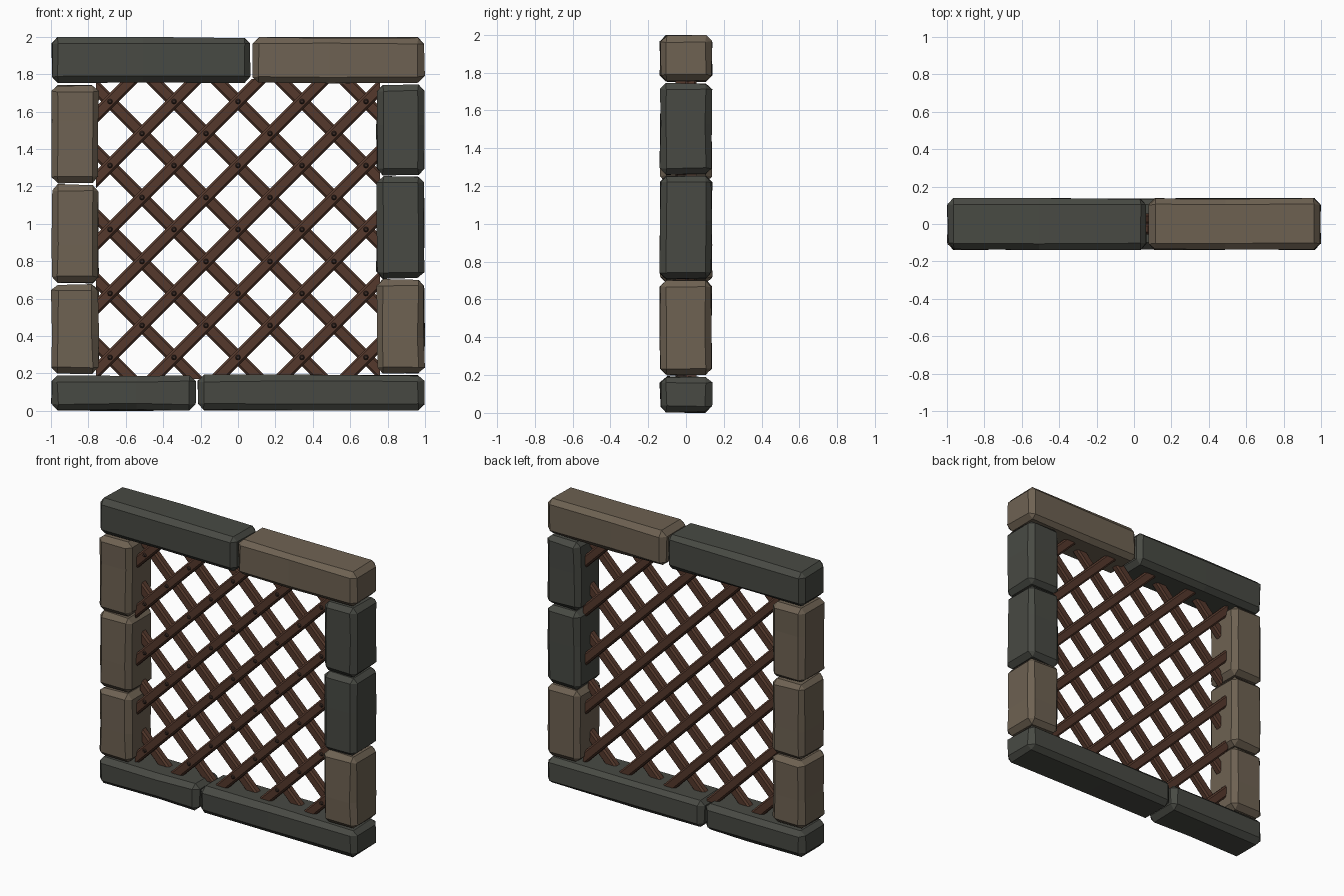
import bpy, bmesh, random
from math import pi
from mathutils import Matrix, Vector

random.seed(4)
cube = bpy.data.objects.get("Cube")
if cube:
    bpy.data.objects.remove(cube, do_unlink=True)


def material(name, rgb):
    m = bpy.data.materials.new(name)
    m.use_nodes = True
    m.diffuse_color = (*rgb, 1)
    m.node_tree.nodes["Principled BSDF"].inputs["Base Color"].default_value = (*rgb, 1)
    return m


SLATE = material("dark slate stone", (0.065, 0.068, 0.057))
SAND = material("brown stone", (0.156, 0.122, 0.085))
WOOD = material("brown wood", (0.090, 0.040, 0.025))
IRON = material("dark rivet", (0.045, 0.025, 0.019))


def finish(bm, name, mat):
    bmesh.ops.recalc_face_normals(bm, faces=bm.faces)
    mesh = bpy.data.meshes.new(name)
    bm.to_mesh(mesh)
    bm.free()
    mesh.materials.append(mat)
    obj = bpy.data.objects.new(name, mesh)
    bpy.context.collection.objects.link(obj)
    return obj


def box(bm, size, centre):
    mat = Matrix.Translation(centre) @ Matrix.Diagonal((*size, 1))
    return bmesh.ops.create_cube(bm, size=1, matrix=mat)["verts"]


def stone(name, x0, x1, z0, z1, mat):
    """Chamfered block with a slightly uneven hand-cut bend at its middle."""
    bm = bmesh.new()
    size = Vector((x1 - x0, 0.28, z1 - z0))
    centre = Vector(((x0 + x1) / 2, 0, (z0 + z1) / 2))
    box(bm, size, centre)
    bmesh.ops.bevel(bm, geom=bm.edges[:], offset=0.033, segments=1, affect='EDGES')
    axis = Vector((1, 0, 0)) if size.x > size.z else Vector((0, 0, 1))
    cut = centre + axis * random.uniform(-0.08, 0.08)
    bmesh.ops.bisect_plane(bm, geom=bm.verts[:] + bm.edges[:] + bm.faces[:],
                           plane_co=cut, plane_no=axis)
    # Pull vertices inward a little so the outer bounds stay true
    for v in bm.verts:
        for i in range(3):
            side = 1 if v.co[i] > centre[i] else -1
            if not (axis[i] and abs((v.co - cut).dot(axis)) < 0.001):
                v.co[i] -= side * random.uniform(0, 0.008)
    finish(bm, name, mat)


# Stone frame
stone("top_stone_right", -1, 0.07, 1.75, 2, SLATE)
stone("top_stone_left", 0.075, 1, 1.75, 2, SAND)
stone("bottom_stone_right", -1, -0.222, 0, 0.193, SLATE)
stone("bottom_stone_left", -0.22, 1, 0, 0.195, SLATE)
for n, (z0, z1) in enumerate([(0.195, 0.68), (0.68, 1.213), (1.215, 1.745)]):
    stone(f"right_post_stone_{n + 1}", -1, -0.742, z0, z1, SAND)
for n, (z0, z1) in enumerate([(0.197, 0.705), (0.705, 1.257), (1.257, 1.747)]):
    stone(f"left_post_stone_{n + 1}", 0.738, 1, z0, z1, SAND if n == 0 else SLATE)

# Diagonal lattice, one layer per direction
STEP, MID, DEPTH = 0.171, 0.97, 0.055


def lattice_layer(name, slope, y):
    bm = bmesh.new()
    for k in range(-4, 5):
        box(bm, (3.6, DEPTH, 0.066), (0, 0, 2 * STEP * k / 2 ** 0.5))
    long_edges = [e for e in bm.edges if e.calc_length() > 1]
    bmesh.ops.bevel(bm, geom=long_edges, offset=0.011, segments=1, affect='EDGES')
    bm.transform(Matrix.Translation((0, y, MID)) @ Matrix.Rotation(-slope * pi / 4, 4, 'Y'))
    # Trim the bars to the opening
    for co, no in [((0.76, 0, 0), (1, 0, 0)), ((-0.76, 0, 0), (-1, 0, 0)),
                   ((0, 0, 1.775), (0, 0, 1)), ((0, 0, 0.17), (0, 0, -1))]:
        bmesh.ops.bisect_plane(bm, geom=bm.verts[:] + bm.edges[:] + bm.faces[:],
                               plane_co=co, plane_no=no, clear_outer=True)
        bmesh.ops.holes_fill(bm, edges=[e for e in bm.edges if e.is_boundary])
    finish(bm, name, WOOD)


lattice_layer("front_lattice_bars", 1, -DEPTH / 2)
lattice_layer("back_lattice_bars", -1, DEPTH / 2)

# Rivets at every crossing
bm = bmesh.new()
for i in range(-4, 5):
    for j in range(-4, 5):
        if (i + j) % 2 == 0:
            at = Matrix.Translation((i * STEP, -DEPTH - 0.004, MID + j * STEP))
            bmesh.ops.create_cone(bm, cap_ends=True, segments=8, radius1=0.016, radius2=0.008,
                                  depth=0.014, matrix=at @ Matrix.Rotation(pi / 2, 4, 'X'))
finish(bm, "lattice_rivets", IRON)
